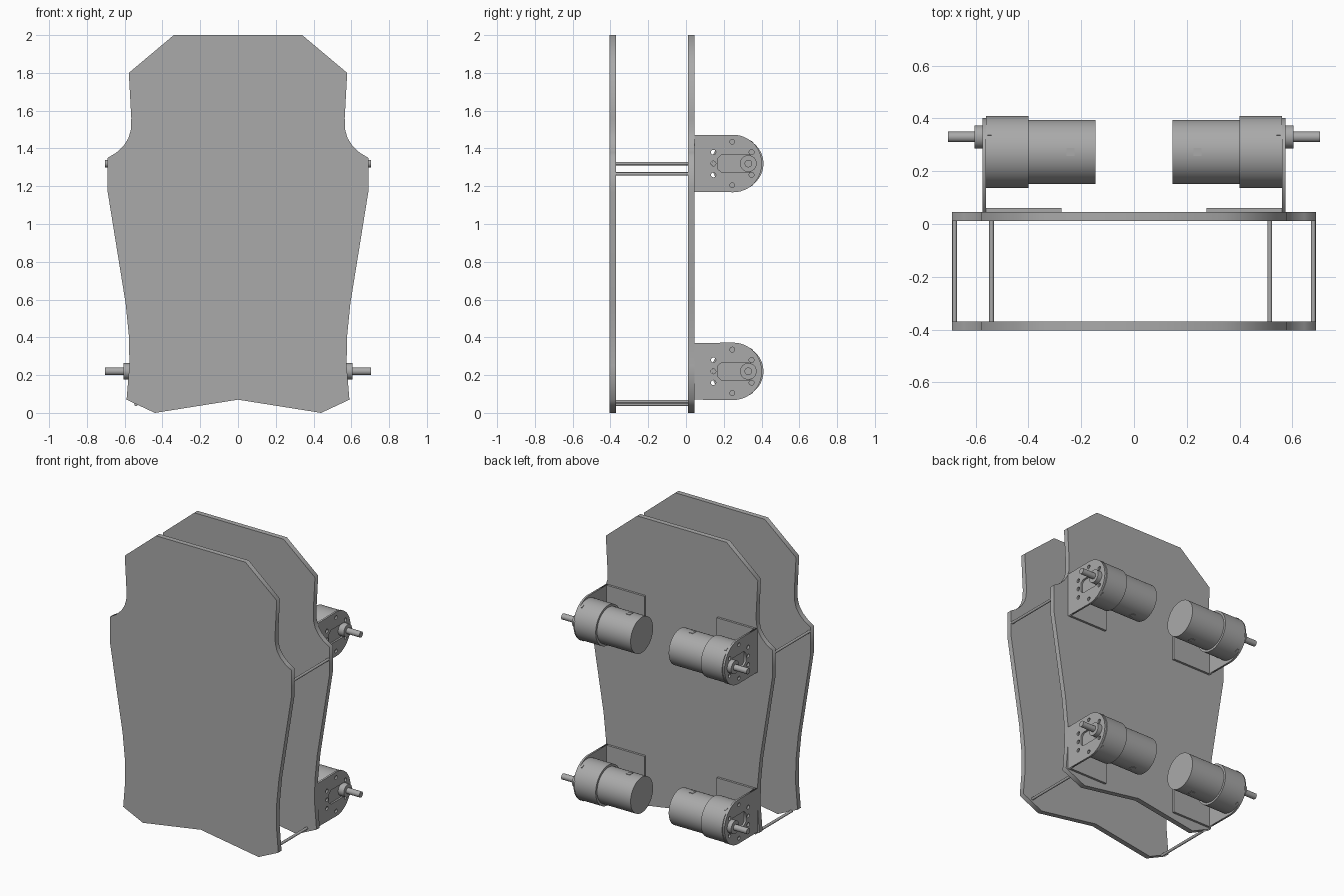
import bpy, bmesh, math
from mathutils import Matrix, Vector

cube = bpy.data.objects.get("Cube")
if cube:
    bpy.data.objects.remove(cube)

grey = bpy.data.materials.new("plain grey")
grey.use_nodes = True
COLOUR = (0.4, 0.4, 0.4, 1)
grey.diffuse_color = COLOUR
grey.node_tree.nodes["Principled BSDF"].inputs["Base Color"].default_value = COLOUR

XZ = Matrix.Rotation(math.pi / 2, 4, 'X')                               # profile in x, z
YZ = Matrix(((0, 0, 1, 0), (1, 0, 0, 0), (0, 1, 0, 0), (0, 0, 0, 1)))   # profile in y, z


def add(name, mesh):
    obj = bpy.data.objects.new(name, mesh)
    bpy.context.collection.objects.link(obj)
    mesh.materials.clear()
    mesh.materials.append(grey)
    return obj


def sheet(name, loops, thickness, matrix):
    """Flat sheet from closed outlines; inner outlines become holes."""
    curve = bpy.data.curves.new(name, 'CURVE')
    curve.dimensions = '2D'
    curve.fill_mode = 'BOTH'
    curve.extrude = thickness / 2
    for loop in loops:
        spline = curve.splines.new('POLY')
        spline.points.add(len(loop) - 1)
        for point, (u, v) in zip(spline.points, loop):
            point.co = (u, v, 0, 1)
        spline.use_cyclic_u = True
    temp = bpy.data.objects.new(name + " outline", curve)
    bpy.context.collection.objects.link(temp)
    bpy.context.view_layer.update()
    evaluated = temp.evaluated_get(bpy.context.evaluated_depsgraph_get())
    mesh = bpy.data.meshes.new_from_object(evaluated)
    bpy.data.objects.remove(temp)
    mesh.transform(matrix)
    return add(name, mesh)


def rod(name, start, end, radius, sides=48):
    start, end = Vector(start), Vector(end)
    axis = end - start
    bm = bmesh.new()
    bmesh.ops.create_cone(bm, cap_ends=True, segments=sides, radius1=radius,
                          radius2=radius, depth=axis.length)
    turn = axis.to_track_quat('Z', 'Y').to_matrix().to_4x4()
    bm.transform(Matrix.Translation((start + end) / 2) @ turn)
    for face in bm.faces:
        face.smooth = len(face.verts) == 4
    for edge in bm.edges:
        edge.smooth = edge.calc_face_angle(0) < 0.6
    mesh = bpy.data.meshes.new(name)
    bm.to_mesh(mesh)
    bm.free()
    return add(name, mesh)


def box(name, centre, size, tilt=0):
    bm = bmesh.new()
    bmesh.ops.create_cube(bm, size=1)
    bm.transform(Matrix.Translation(centre) @ Matrix.Rotation(tilt, 4, 'X')
                 @ Matrix.Diagonal((*size, 1)))
    mesh = bpy.data.meshes.new(name)
    bm.to_mesh(mesh)
    bm.free()
    return add(name, mesh)


def arc(u, v, radius, start, end, steps):
    angles = [math.radians(start + (end - start) * i / steps) for i in range(steps + 1)]
    return [(u + radius * math.cos(a), v + radius * math.sin(a)) for a in angles]


# Two matching body plates
half = [(0.44, 0), (0.59, 0.07), (0.575, 0.25), (0.577, 0.4), (0.595, 0.58),
        (0.69, 1.17), (0.69, 1.35), (0.645, 1.377), (0.605, 1.415), (0.58, 1.455),
        (0.567, 1.5), (0.565, 1.56), (0.578, 1.8), (0.34, 2)]
outline = [(0, 0.07)] + half + [(-x, z) for x, z in reversed(half)]
for name, y in (("front_plate", -0.387), ("back_plate", 0.028)):
    sheet(name, [outline], 0.035, Matrix.Translation((0, y, 0)) @ XZ)

# Spacer rods joining the plates
for name, x, z in (("upper_left_spacer", 0.68, 1.265), ("upper_right_spacer", -0.68, 1.32),
                   ("lower_left_spacer", 0.515, 0.06), ("lower_right_spacer", -0.54, 0.045)):
    rod(name, (x, -0.38, z), (x, 0.02, z), 0.009, 16)


def drive(label, side, z):
    """Geared motor on an angle bracket; side is +1 for left."""
    def across(x, y, dz=0):
        return (side * x, y, z + dz)

    # Bracket: round-ended face with slot and screw holes, plus foot
    rim = [(0.045, -0.15)] + arc(0.25, 0, 0.152, -90, 90, 24) + [(0.045, 0.15)]
    slot = arc(0.32, 0, 0.048, -90, 90, 12) + [(0.19, 0.048), (0.17, 0.03),
                                             (0.17, -0.03), (0.19, -0.048)]
    screws = [(0.245, 0.115), (0.145, 0.06), (0.347, 0.06)]
    screws += [(y, -v) for y, v in screws]
    holes = [arc(y, v, 0.013, 0, 337.5, 15) for y, v in screws + [(0.145, 0)]]
    sheet(label + "_bracket_face", [rim, slot] + holes, 0.013,
          Matrix.Translation(across(0.568, 0)) @ YZ)
    box(label + "_bracket_foot", across(0.425, 0.053), (0.3, 0.015, 0.3))

    # Gearbox, motor can, boss and shaft
    rod(label + "_gearbox", across(0.4, 0.273), across(0.5615, 0.273), 0.137, 64)
    rod(label + "_motor", across(0.145, 0.273), across(0.41, 0.273), 0.122, 64)
    rod(label + "_boss", across(0.55, 0.33), across(0.605, 0.33), 0.044, 32)
    rod(label + "_shaft", across(0.55, 0.33), across(0.705, 0.33), 0.02, 24)

    # Small tabs around the motor can and gearbox
    for tilt in (0, math.pi):
        box(label + "_motor_tab", across(0.24, 0.273, 0.121 * math.cos(tilt)),
            (0.03, 0.032, 0.006), tilt)
    for sign in (1, -1):
        a = sign * math.radians(32)
        box(label + "_gearbox_tab", across(0.548, 0.273 + 0.137 * math.sin(abs(a)),
            sign * 0.137 * math.cos(a)), (0.014, 0.022, 0.006), -a)


for height, z in (("upper", 1.32), ("lower", 0.22)):
    for name, side in (("left", 1), ("right", -1)):
        drive(height + "_" + name, side, z)
